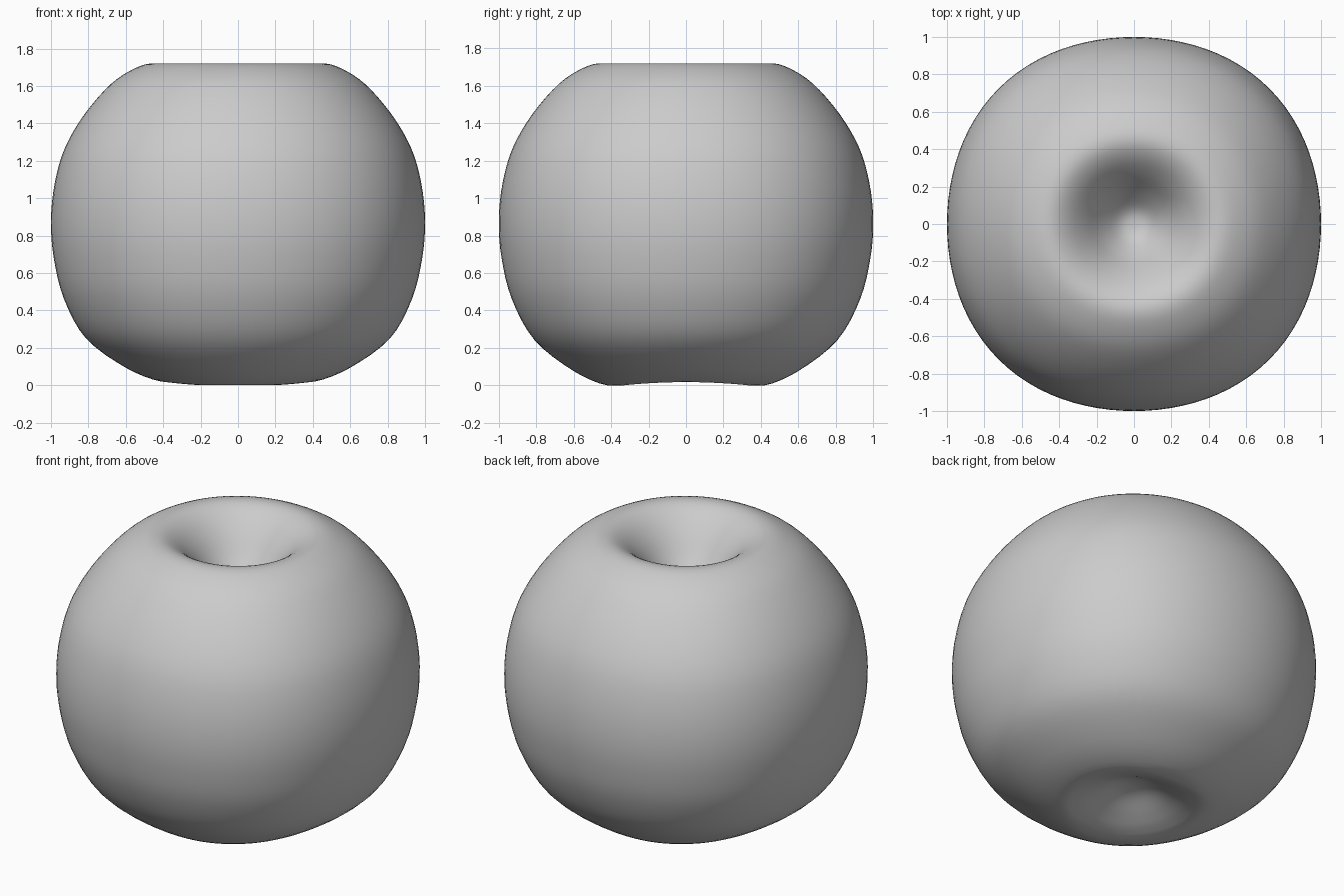
import bpy, bmesh
from math import cos, sin, pi
from mathutils import Vector

if "Cube" in bpy.data.objects:
    bpy.data.objects.remove(bpy.data.objects["Cube"])

# Half profile (radius, height) from bottom dimple, round the side, into top dimple
PROFILE = [(0.0, 0.13), (0.10, 0.115), (0.22, 0.06), (0.32, 0.02), (0.42, 0.01),
           (0.60, 0.085), (0.81, 0.245), (0.93, 0.46), (0.985, 0.68), (1.0, 0.88),
           (0.98, 1.08), (0.925, 1.27), (0.82, 1.45), (0.68, 1.61), (0.55, 1.695),
           (0.45, 1.72), (0.36, 1.685), (0.27, 1.60), (0.17, 1.47), (0.08, 1.38), (0.0, 1.36)]
STEPS, SEGMENTS = 4, 96


def smooth_profile(points):
    p = [Vector(q) for q in points]
    first = Vector((-p[1].x, p[1].y))
    last = Vector((-p[-2].x, p[-2].y))
    p = [first] + p + [last]
    out = []
    for i in range(1, len(p) - 2):
        a, b, c, d = p[i - 1:i + 3]
        for s in range(STEPS):
            t = s / STEPS
            out.append(0.5 * (2 * b + (c - a) * t + (2 * a - 5 * b + 4 * c - d) * t * t
                              + (3 * b - a - 3 * c + d) * t ** 3))
    return out + [p[-2]]


def place(r, z, ang):
    # slightly squared outline and a two-lobed underside
    square = 1 + 0.012 * (1 - cos(4 * ang)) * min(1, r)
    lobe = 0.012 * cos(2 * ang) * min(1, r / 0.3) * max(0, 1 - z / 0.3)
    return (r * square * cos(ang), r * square * sin(ang), max(0, z + lobe))


# Apple body
bm = bmesh.new()
curve = smooth_profile(PROFILE)
bottom = bm.verts.new((0, 0, curve[0].y))
top = bm.verts.new((0, 0, curve[-1].y))
rings = [[bm.verts.new(place(p.x, p.y, 2 * pi * k / SEGMENTS)) for k in range(SEGMENTS)]
         for p in curve[1:-1]]
for k in range(SEGMENTS):
    n = (k + 1) % SEGMENTS
    bm.faces.new((bottom, rings[0][n], rings[0][k]))
    bm.faces.new((top, rings[-1][k], rings[-1][n]))
    for lo, hi in zip(rings, rings[1:]):
        bm.faces.new((lo[k], lo[n], hi[n], hi[k]))
bmesh.ops.recalc_face_normals(bm, faces=bm.faces)
for f in bm.faces:
    f.smooth = True
mesh = bpy.data.meshes.new("apple_body")
bm.to_mesh(mesh)
bm.free()
bpy.context.collection.objects.link(bpy.data.objects.new("apple_body", mesh))
